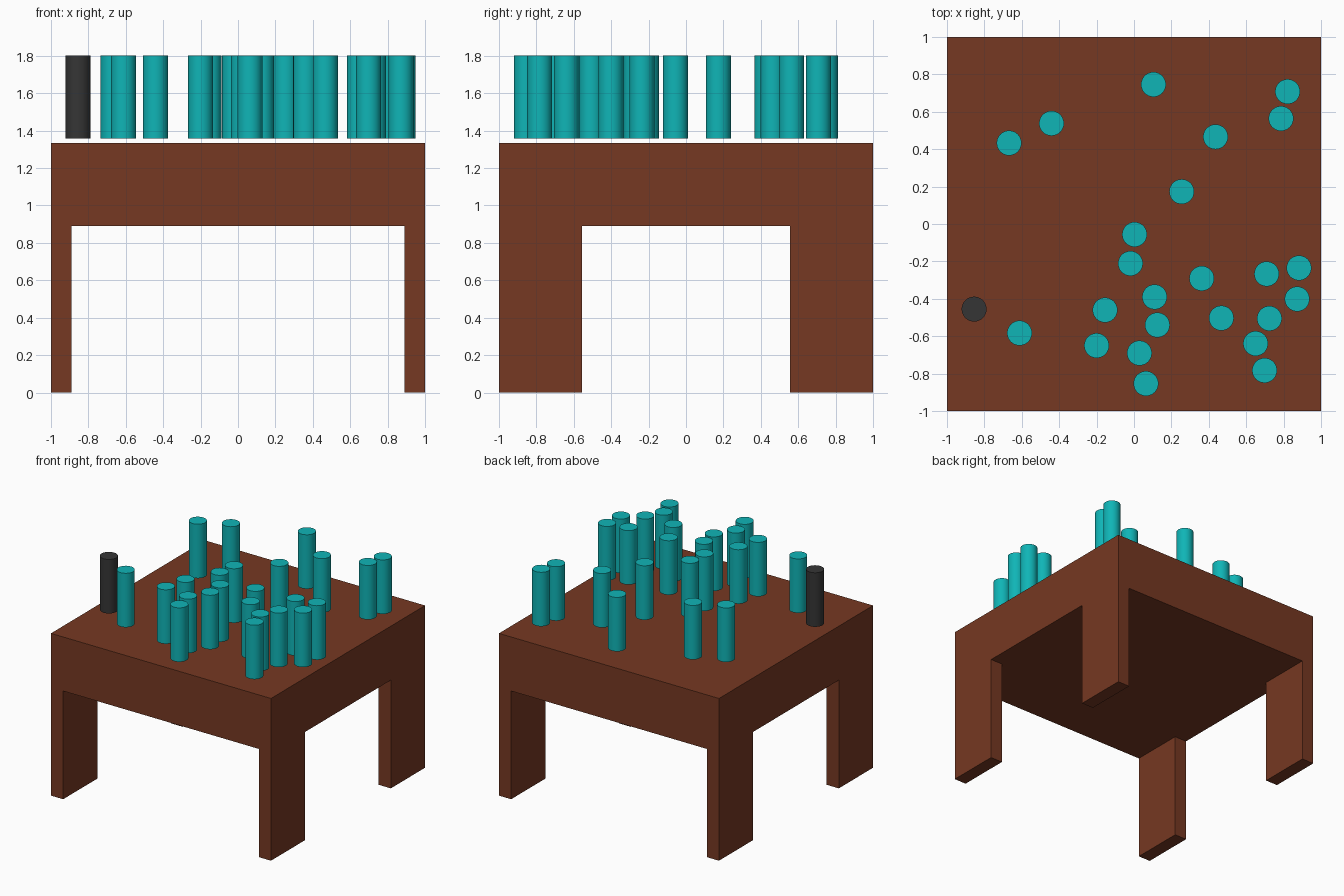
import bpy, math

if "Cube" in bpy.data.objects:
    bpy.data.objects.remove(bpy.data.objects["Cube"])


def material(name, rgb):
    m = bpy.data.materials.new(name)
    m.diffuse_color = (*rgb, 1)
    m.use_nodes = True
    m.node_tree.nodes["Principled BSDF"].inputs["Base Color"].default_value = m.diffuse_color
    return m


BROWN = material("brown", (0.18, 0.04, 0.016))
TEAL = material("teal", (0.005, 0.46, 0.47))
BLACK = material("charcoal", (0.036, 0.036, 0.036))


def box(name, lo, hi, mat):
    center = [(a + b) / 2 for a, b in zip(lo, hi)]
    bpy.ops.mesh.primitive_cube_add(size=1, location=center)
    ob = bpy.context.object
    ob.name = name
    ob.scale = [b - a for a, b in zip(lo, hi)]
    bpy.ops.object.transform_apply(location=False, rotation=False, scale=True)
    ob.data.materials.append(mat)


def peg(name, x, y, mat):
    bpy.ops.mesh.primitive_cylinder_add(vertices=32, radius=0.0667, depth=0.444,
                                        location=(x, y, 1.358 + 0.222))
    ob = bpy.context.object
    ob.name = name
    ob.data.materials.append(mat)
    bpy.ops.object.shade_smooth_by_angle(angle=math.radians(30))


# Thick table top
box("table_top", (-1, -1, 0.889), (1, 1, 1.333), BROWN)

# Four plank legs, flush with the corners
for sx, side in ((-1, "left"), (1, "right")):
    for sy, end in ((-1, "front"), (1, "back")):
        xs = sorted((sx * 0.889, sx))
        ys = sorted((sy * 0.556, sy))
        box(f"{end}_{side}_leg", (xs[0], ys[0], 0), (xs[1], ys[1], 0.889), BROWN)

# Scattered pegs hovering just above the top
PEGS = [(0.104, 0.746), (0.821, 0.708), (0.786, 0.564), (0.436, 0.466),
        (-0.441, 0.538), (-0.668, 0.433), (0.255, 0.173), (0.003, -0.056),
        (-0.019, -0.211), (0.709, -0.267), (0.882, -0.235), (0.872, -0.401),
        (0.362, -0.291), (0.11, -0.39), (-0.155, -0.46), (0.125, -0.54),
        (0.467, -0.503), (0.724, -0.505), (0.65, -0.639), (0.698, -0.783),
        (0.029, -0.69), (0.064, -0.853), (-0.2, -0.65), (-0.612, -0.583)]
for i, (x, y) in enumerate(PEGS):
    peg(f"peg_{i + 1}", x, y, TEAL)

# Single dark peg
peg("dark_peg", -0.855, -0.455, BLACK)
